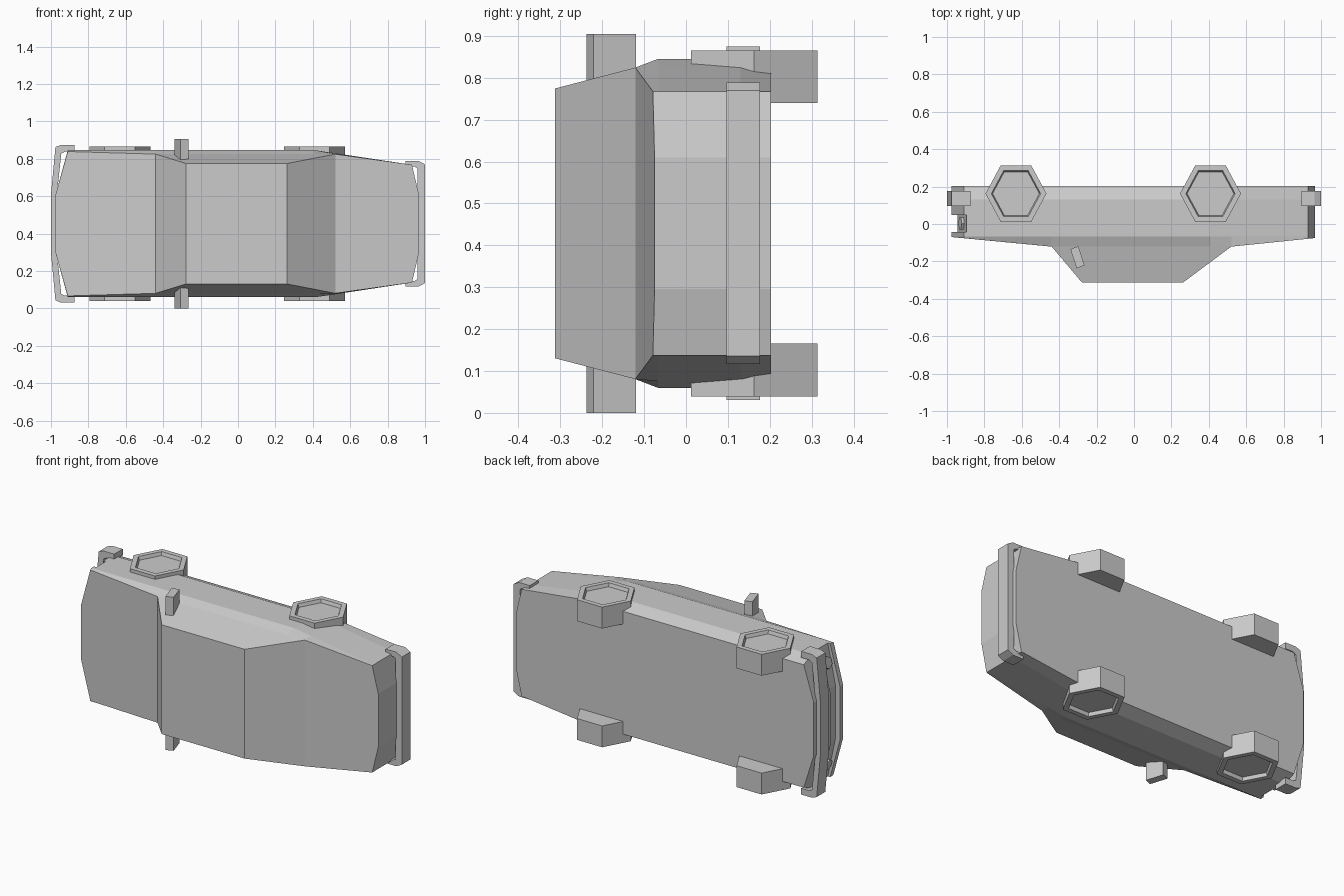
import bpy, bmesh, math
from mathutils import Vector

cube = bpy.data.objects.get("Cube")
if cube:
    bpy.data.objects.remove(cube)

MID = 0.4525  # height of the car's mirror plane; the car lies on its side

paint = bpy.data.materials.new("plain grey")
paint.use_nodes = True
GREY = (0.6, 0.6, 0.6, 1)
paint.diffuse_color = GREY
paint.node_tree.nodes["Principled BSDF"].inputs["Base Color"].default_value = GREY


def add_object(name, bm):
    bmesh.ops.recalc_face_normals(bm, faces=bm.faces[:])
    mesh = bpy.data.meshes.new(name)
    bm.to_mesh(mesh)
    bm.free()
    mesh.materials.append(paint)
    obj = bpy.data.objects.new(name, mesh)
    bpy.context.collection.objects.link(obj)
    return obj


def mirrored(half):
    """Close a half outline of (x, y, w) points across the mirror plane."""
    return half + [(x, y, -w) for x, y, w in reversed(half)]


def add_ring(bm, points):
    return [bm.verts.new((x, y, MID + w)) for x, y, w in points]


def bridge(bm, a, b):
    for i in range(len(a)):
        j = (i + 1) % len(a)
        bm.faces.new((a[i], a[j], b[j], b[i]))


def loft(name, rings):
    bm = bmesh.new()
    loops = [add_ring(bm, r) for r in rings]
    for a, b in zip(loops, loops[1:]):
        bridge(bm, a, b)
    bm.faces.new(loops[0])
    bm.faces.new(loops[-1])
    return add_object(name, bm)


# Body: plan outlines stacked from floor to shoulder, with a recessed grille band
def plan(y, side=0.393, inset=0.0):
    return mirrored([
        (-0.975 + inset, y, 0.157), (-0.91 + inset / 2, y, side),
        (-0.44, y, side), (0.41, y, side), (0.52, y, min(side, 0.377)),
        (0.93, y, 0.315), (0.967, y, 0.157)])


GRILLE_LOW, GRILLE_HIGH, SHOULDER = 0.048, -0.042, -0.066
bm = bmesh.new()
layers = [plan(0.203, 0.362), plan(0.13), plan(GRILLE_LOW),
          plan(GRILLE_LOW, inset=0.03), plan(GRILLE_HIGH, inset=0.03),
          plan(GRILLE_HIGH), plan(SHOULDER)]
belt = mirrored([
    (-0.975, -0.07, 0.157), (-0.91, -0.076, 0.386), (-0.44, -0.121, 0.372),
    (0.41, -0.121, 0.372), (0.52, -0.121, 0.372),
    (0.93, -0.079, 0.315), (0.967, -0.075, 0.157)])
loops = [add_ring(bm, r) for r in layers + [belt]]
for a, b in zip(loops, loops[1:]):
    bridge(bm, a, b)
bm.faces.new(loops[0])

# Hood, cabin and rear deck close the top
t = loops[-1]
roof = add_ring(bm, mirrored([(-0.278, -0.313, 0.322), (0.262, -0.313, 0.322)]))
for face in (t[0:3] + t[11:14], t[4:10],
             [t[2], t[11], roof[3], roof[0]],
             [t[4], t[9], roof[2], roof[1]],
             t[2:5] + [roof[1], roof[0]],
             t[9:12] + [roof[3], roof[2]], roof):
    bm.faces.new(face)
bmesh.ops.remove_doubles(bm, verts=bm.verts[:], dist=0.0001)
add_object("car_body", bm)


# Bumpers: thin wrapped strips
def bumper(name, outer, inner):
    bm = bmesh.new()
    path = [(x, w) for x, w in outer] + [(x, -w) for x, w in reversed(outer)]
    back = [(x, w) for x, w in inner] + [(x, -w) for x, w in reversed(inner)]
    rows = [add_ring(bm, [(x, y, w) for x, w in p])
            for p, y in ((path, 0.097), (path, 0.177), (back, 0.177), (back, 0.097))]
    for a, b in zip(rows, rows[1:] + rows[:1]):
        for i in range(len(a) - 1):
            bm.faces.new((a[i], a[i + 1], b[i + 1], b[i]))
    for k in (0, -1):
        bm.faces.new([r[k] for r in rows])
    add_object(name, bm)


bumper("front_bumper",
       [(-0.875, 0.422), (-0.945, 0.422), (-0.976, 0.41), (-1.0, 0.157)],
       [(-0.875, 0.385), (-0.925, 0.385), (-0.945, 0.375), (-0.968, 0.157)])
bumper("rear_bumper",
       [(0.895, 0.336), (0.965, 0.336), (1.0, 0.317)],
       [(0.895, 0.305), (0.945, 0.305), (0.96, 0.295)])


# Wheels: six-sided drums with a dished hub
def hexagon(cx, radius, w):
    return [(cx + radius * math.cos(i * math.pi / 3),
             0.1625 + 1.07 * radius * math.sin(i * math.pi / 3), w)
            for i in range(6)]


for label, side in (("right", 1), ("left", -1)):
    for end, cx in (("front", -0.631), ("rear", 0.409)):
        loft(f"{end}_{label}_wheel",
             [hexagon(cx, r, side * w) for r, w in
              ((0.163, 0.287), (0.163, 0.413), (0.132, 0.413), (0.125, 0.393))])

    # Door mirror: tilted block beside the windscreen
    block = [(-0.34, -0.134), (-0.297, -0.119), (-0.265, -0.221), (-0.307, -0.237)]
    loft(f"{label}_door_mirror",
         [[(x, y, side * w) for x, y in block] for w in (0.33, 0.4525)])

    # Headlight: six-sided lamp set in the grille recess
    bm = bmesh.new()
    bmesh.ops.create_cone(bm, cap_ends=True, segments=6, radius1=0.036,
                          radius2=0.036, depth=0.025)
    facing = Vector((-0.236, 0, side * 0.065)).normalized()
    turn = facing.to_track_quat("Z", "Y").to_matrix().to_4x4()
    bm.transform(turn)
    bmesh.ops.translate(bm, verts=bm.verts[:],
                        vec=(-0.918, 0.003, MID + side * 0.3))
    add_object(f"{label}_headlight", bm)
